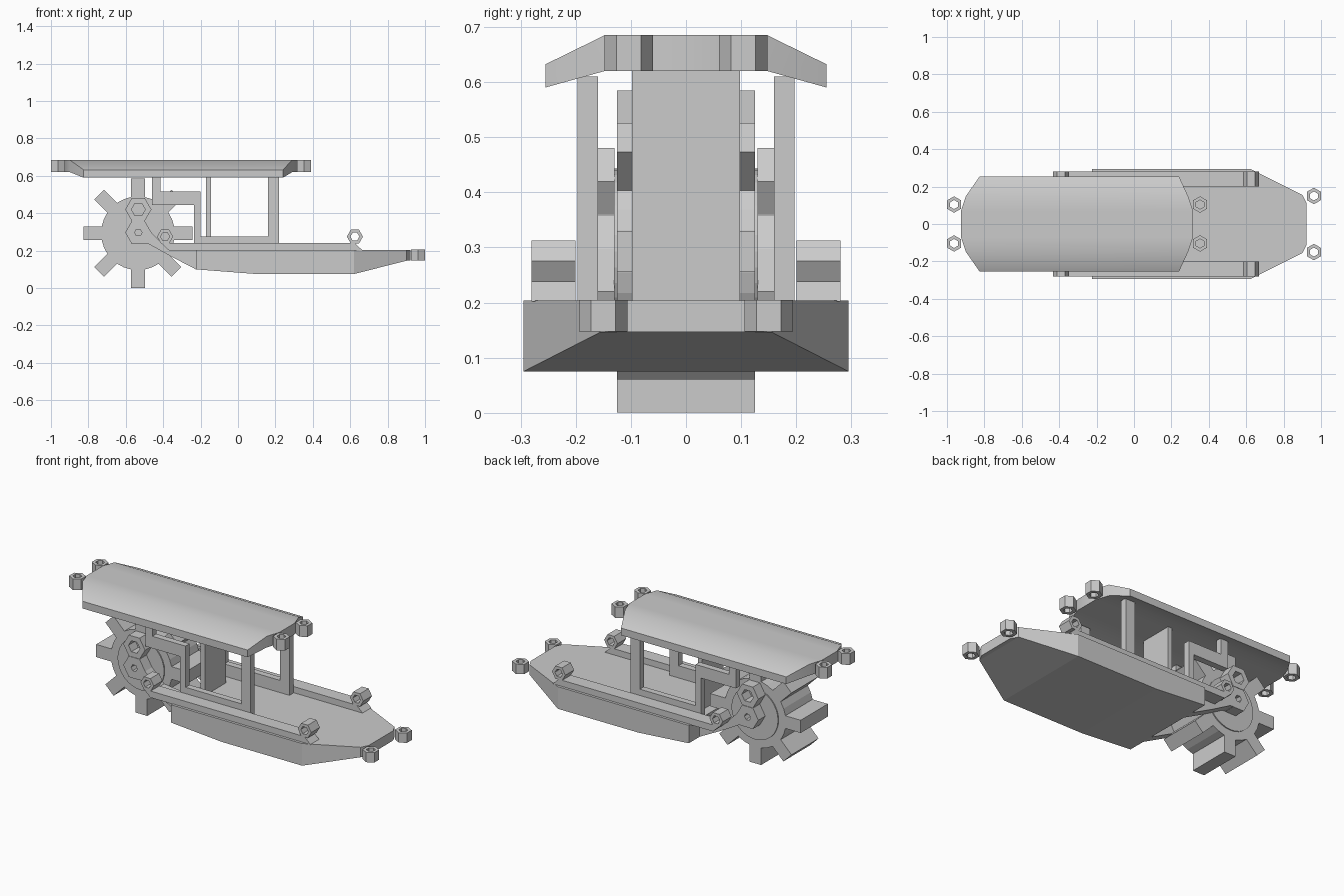
import bpy, bmesh
from math import cos, sin, pi
from mathutils import Matrix

if "Cube" in bpy.data.objects:
    bpy.data.objects.remove(bpy.data.objects["Cube"])


def make(name, verts, faces):
    me = bpy.data.meshes.new(name)
    me.from_pydata(verts, [], faces)
    bm = bmesh.new()
    bm.from_mesh(me)
    bmesh.ops.recalc_face_normals(bm, faces=bm.faces)
    bm.to_mesh(me)
    bm.free()
    ob = bpy.data.objects.new(name, me)
    bpy.context.collection.objects.link(ob)
    return ob


def loft(name, rings):
    """Closed skin through rings of equal point count."""
    n = len(rings[0])
    verts = [p for r in rings for p in r]
    faces = [(k * n + i, k * n + (i + 1) % n, (k + 1) * n + (i + 1) % n, (k + 1) * n + i)
             for k in range(len(rings) - 1) for i in range(n)]
    faces += [tuple(range(n)), tuple(range(len(verts) - n, len(verts)))]
    return make(name, verts, faces)


def plate(name, profile, y0, y1):
    """Side profile (x, z) extruded along y."""
    return loft(name, [[(x, y, z) for x, z in profile] for y in (y0, y1)])


def box(name, x0, x1, y0, y1, z0, z1):
    return plate(name, [(x0, z0), (x1, z0), (x1, z1), (x0, z1)], y0, y1)


def hex_ring(name, a, b, lo, hi, R, r, axis):
    """Hexagonal tube; (a, b) is its centre across the axis, lo..hi along it."""
    off = pi / 6 if axis == 'Z' else 0
    verts = []
    for rad, h in ((R, lo), (R, hi), (r, hi), (r, lo)):
        for i in range(6):
            t = i * pi / 3 + off
            u, v = a + rad * cos(t), b + rad * sin(t)
            verts.append((u, v, h) if axis == 'Z' else (u, h, v))
    faces = [(k * 6 + i, k * 6 + (i + 1) % 6, (k + 1) % 4 * 6 + (i + 1) % 6, (k + 1) % 4 * 6 + i)
             for k in range(4) for i in range(6)]
    return make(name, verts, faces)


# Hull: x, half width, bottom height
loft("hull", [[(x, -w, zb), (x, w, zb), (x, w, 0.204), (x, -w, 0.204)] for x, w, zb in
              [(-0.225, 0.295, 0.10), (0.1, 0.295, 0.075), (0.62, 0.295, 0.075),
               (0.9, 0.156, 0.146), (0.922, 0.112, 0.147)]])

# Canopy: y, rear x, front x, top, bottom
half = [(0.255, -0.825, 0.24, 0.632, 0.59), (0.147, -0.9, 0.29, 0.685, 0.62),
        (0.07, -0.925, 0.316, 0.685, 0.62)]
rows = [(-h[0],) + h[1:] for h in half] + half[::-1]
canopy = loft("canopy", [[(a, y, zb), (b, y, zb), (b, y, zt), (a, y, zt)]
                         for y, a, b, zt, zb in rows])
bpy.context.view_layer.objects.active = canopy
canopy.select_set(True)
bpy.ops.object.shade_smooth_by_angle(angle=0.53)
canopy.select_set(False)

# Central partition
box("partition", -0.172, -0.145, -0.098, 0.098, 0.2, 0.622)

# Paired parts on both sides
for s, side in ((-1, "right"), (1, "left")):
    # Corner eyelets
    hex_ring(f"canopy_rear_eyelet_{side}", -0.962, s * 0.104, 0.62, 0.685, 0.044, 0.024, 'Z')
    hex_ring(f"canopy_front_eyelet_{side}", 0.353, s * 0.104, 0.62, 0.685, 0.044, 0.024, 'Z')
    hex_ring(f"bow_eyelet_{side}", 0.962, s * 0.15, 0.148, 0.205, 0.044, 0.024, 'Z')

    # Side rail with an eyelet at each end
    plate(f"rail_{side}", [(-0.37, 0.202), (0.665, 0.202), (0.625, 0.24), (-0.41, 0.24)],
          s * 0.2, s * 0.28)
    for x, end in ((-0.39, "rear"), (0.625, "front")):
        hex_ring(f"rail_{end}_eyelet_{side}", x, 0.275, s * 0.2, s * 0.28, 0.043, 0.024, 'Y')

    # Cabin frame: one stepped profile plus the front post
    y0, y1 = s * 0.16, s * 0.197
    plate(f"cabin_frame_{side}",
          [(-0.235, 0.2), (0.22, 0.2), (0.22, 0.61), (0.16, 0.61), (0.16, 0.275), (-0.2, 0.275),
           (-0.2, 0.515), (-0.415, 0.515), (-0.415, 0.61), (-0.46, 0.61), (-0.46, 0.445),
           (-0.235, 0.445)], y0, y1)

    # Wheel arm, axle bearing and upper eyelet
    y0, y1 = s * 0.13, s * 0.195
    plate(f"wheel_arm_{side}",
          [(-0.5, 0.237), (-0.465, 0.299), (-0.385, 0.22), (-0.2, 0.2), (-0.2, 0.1), (-0.225, 0.1),
           (-0.36, 0.17), (-0.48, 0.237)], y0, y1)
    hex_ring(f"axle_bearing_{side}", -0.533, 0.297, y0, y1, 0.07, 0.02, 'Y')
    hex_ring(f"wheel_eyelet_{side}", -0.533, 0.42, y0, y1, 0.07, 0.037, 'Y')

# Paddle wheel: drum, raised hub disc and eight paddles
cx, cz, n = -0.535, 0.293, 32


def disc(name, r, y):
    return plate(name, [(cx + r * cos(2 * pi * i / n), cz + r * sin(2 * pi * i / n))
                        for i in range(n)], -y, y)


disc("wheel_drum", 0.197, 0.125)
disc("wheel_hub", 0.15, 0.131)
for i in range(8):
    p = box(f"paddle_{i + 1}", 0.17, 0.292, -0.125, 0.125, -0.037, 0.037)
    p.data.transform(Matrix.Translation((cx, 0, cz)) @ Matrix.Rotation(i * pi / 4, 4, 'Y'))
